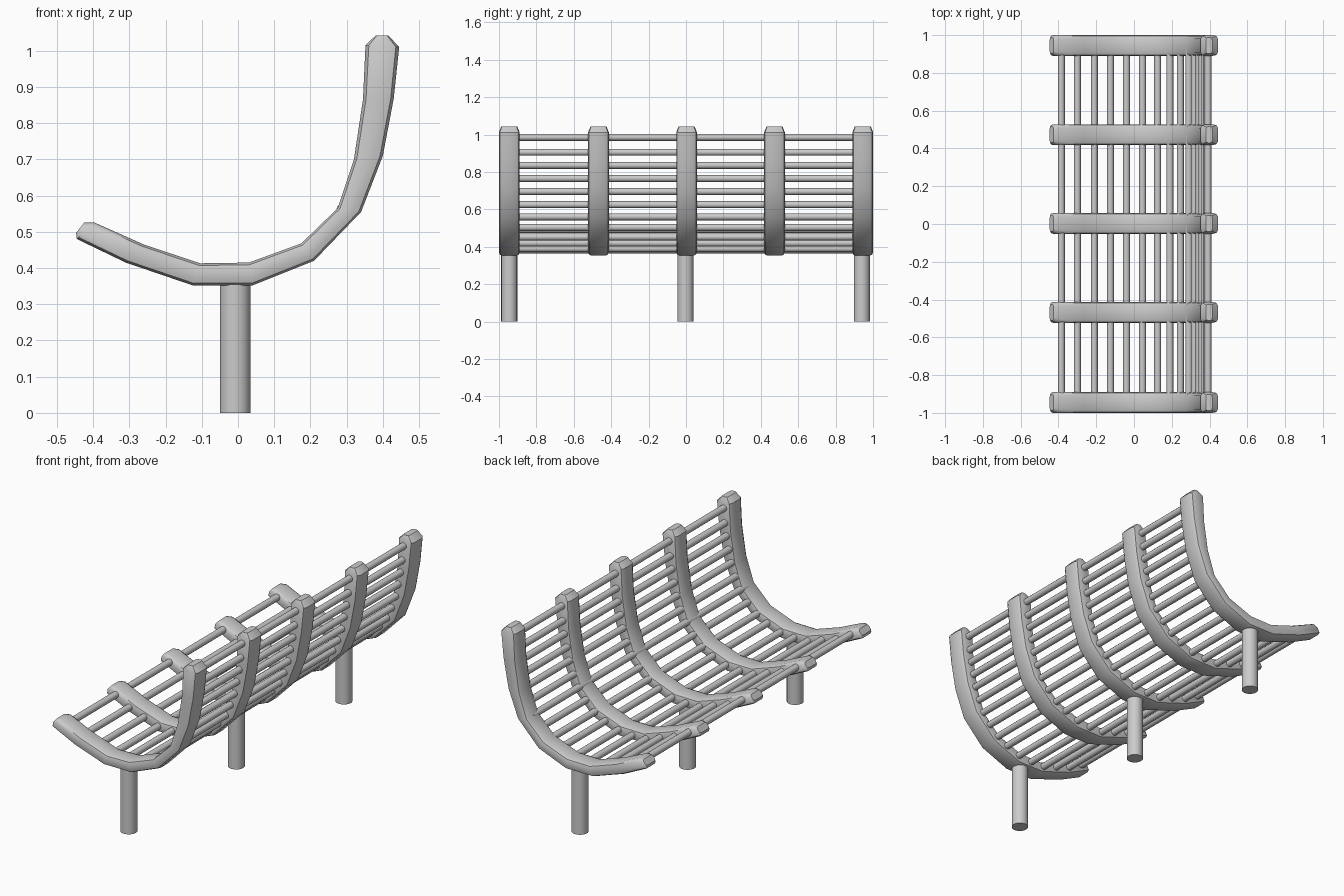
import bpy, bmesh

# Side profile of a rib: (lower x, z, upper x, z, half width)
STATIONS = [
    (-0.447, 0.497, -0.425, 0.525, 0.042),
    (-0.445, 0.480, -0.395, 0.525, 0.055),
    (-0.310, 0.415, -0.260, 0.465, 0.055),
    (-0.125, 0.352, -0.105, 0.413, 0.055),
    (0.040, 0.352, 0.030, 0.415, 0.055),
    (0.210, 0.420, 0.175, 0.468, 0.055),
    (0.340, 0.555, 0.275, 0.565, 0.055),
    (0.400, 0.710, 0.320, 0.700, 0.055),
    (0.430, 0.868, 0.345, 0.865, 0.055),
    (0.445, 1.010, 0.352, 1.015, 0.055),
    (0.415, 1.042, 0.380, 1.042, 0.043),
]
# Rounded cross-section: (fraction of half width, fraction of thickness)
SECTION = [(-0.65, 0), (0.65, 0), (0.92, 0.1), (1, 0.32), (1, 0.68), (0.92, 0.9),
           (0.65, 1), (-0.65, 1), (-0.92, 0.9), (-1, 0.68), (-1, 0.32), (-0.92, 0.1)]


def finish(bm, name, angle):
    bmesh.ops.recalc_face_normals(bm, faces=bm.faces[:])
    mesh = bpy.data.meshes.new(name)
    bm.to_mesh(mesh)
    bm.free()
    obj = bpy.data.objects.new(name, mesh)
    bpy.context.collection.objects.link(obj)
    bpy.ops.object.select_all(action='DESELECT')
    obj.select_set(True)
    bpy.context.view_layer.objects.active = obj
    bpy.ops.object.shade_smooth_by_angle(angle=angle)
    return obj


def make_rib(name, y):
    bm = bmesh.new()
    rings = []
    for lx, lz, ux, uz, w in STATIONS:
        rings.append([bm.verts.new((lx + (ux - lx) * t, y + w * s, lz + (uz - lz) * t))
                      for s, t in SECTION])
    n = len(SECTION)
    for a, b in zip(rings, rings[1:]):
        for i in range(n):
            j = (i + 1) % n
            bm.faces.new((a[i], a[j], b[j], b[i]))
    bm.faces.new(rings[0])
    bm.faces.new(rings[-1][::-1])
    return finish(bm, name, 0.7)


def make_cylinder(name, radius, depth, sides, location, rotation=(0, 0, 0)):
    bm = bmesh.new()
    bmesh.ops.create_cone(bm, cap_ends=True, segments=sides, radius1=radius,
                          radius2=radius, depth=depth)
    obj = finish(bm, name, 0.7)
    obj.location = location
    obj.rotation_euler = rotation
    return obj


# Five curved ribs
for i, y in enumerate((-0.945, -0.468, 0.003, 0.473, 0.945)):
    make_rib(f"rib_{i + 1}", y)

# Long slat rods following the rib curve
RODS = [(-0.385, 0.492), (-0.30, 0.446), (-0.21, 0.415), (-0.125, 0.386),
        (-0.04, 0.383), (0.045, 0.39), (0.125, 0.419), (0.19, 0.452),
        (0.245, 0.503), (0.29, 0.56), (0.32, 0.625), (0.345, 0.695),
        (0.36, 0.765), (0.375, 0.835), (0.385, 0.905), (0.392, 0.985)]
for i, (x, z) in enumerate(RODS):
    make_cylinder(f"slat_rod_{i + 1}", 0.0185, 1.88, 12, (x, 0, z), (1.570796, 0, 0))

# Three round legs
for i, y in enumerate((-0.945, -0.003, 0.94)):
    make_cylinder(f"leg_{i + 1}", 0.043, 0.38, 18, (-0.008, y, 0.19))
